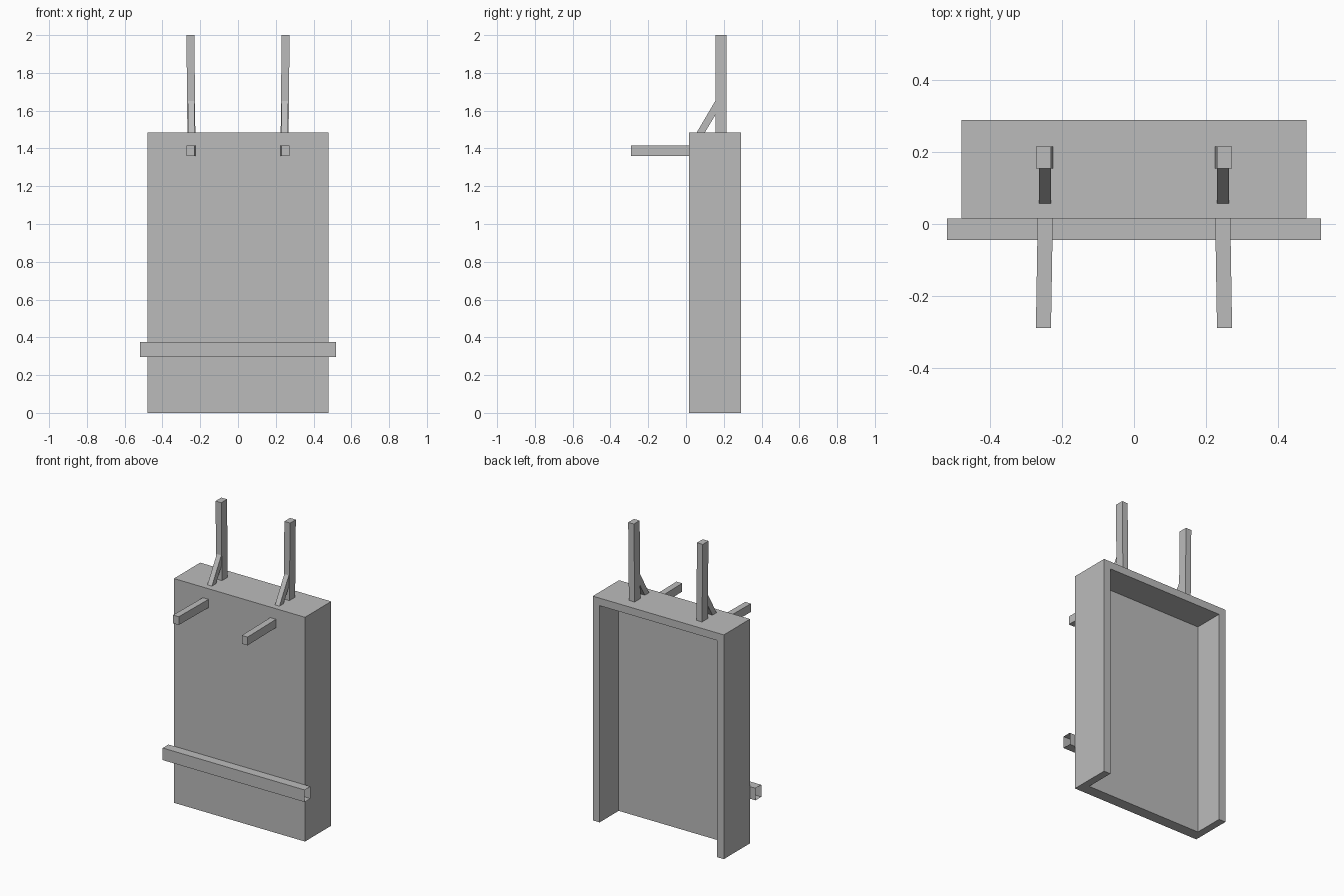
import bpy
import bmesh

if "Cube" in bpy.data.objects:
    bpy.data.objects.remove(bpy.data.objects["Cube"], do_unlink=True)

grey = bpy.data.materials.new("plain grey")
grey.use_nodes = True
grey.diffuse_color = (0.5, 0.5, 0.5, 1)
grey.node_tree.nodes["Principled BSDF"].inputs["Base Color"].default_value = (0.5, 0.5, 0.5, 1)


def finish(name, bm):
    bmesh.ops.recalc_face_normals(bm, faces=bm.faces)
    mesh = bpy.data.meshes.new(name)
    bm.to_mesh(mesh)
    bm.free()
    mesh.materials.append(grey)
    obj = bpy.data.objects.new(name, mesh)
    bpy.context.collection.objects.link(obj)
    return obj


def loft(name, start, end, caps=True):
    """Join two four-point sections into a bar."""
    bm = bmesh.new()
    a = [bm.verts.new(p) for p in start]
    b = [bm.verts.new(p) for p in end]
    for i in range(4):
        j = (i + 1) % 4
        bm.faces.new((a[i], a[j], b[j], b[i]))
    if caps:
        bm.faces.new(a)
        bm.faces.new(b)
    return finish(name, bm)


def section_x(x, y0, y1, z0, z1):
    return [(x, y0, z0), (x, y1, z0), (x, y1, z1), (x, y0, z1)]


def section_y(y, x0, x1, z0, z1):
    return [(x0, y, z0), (x1, y, z0), (x1, y, z1), (x0, y, z1)]


def section_z(z, x0, x1, y0, y1):
    return [(x0, y0, z), (x1, y0, z), (x1, y1, z), (x0, y1, z)]


# Upright case, hollowed out from the back and the bottom
HALF, FRONT, BACK, TOP, WALL = 0.48, 0.015, 0.29, 1.485, 0.05
case = loft("case", section_x(-HALF, FRONT, BACK, 0, TOP), section_x(HALF, FRONT, BACK, 0, TOP))
inner = HALF - WALL
cutter = loft("case_cutter",
              section_x(-inner, FRONT + 0.075, BACK + 0.1, -0.1, TOP - WALL),
              section_x(inner, FRONT + 0.075, BACK + 0.1, -0.1, TOP - WALL))
cutter.hide_render = True
hollow = case.modifiers.new("hollow", "BOOLEAN")
hollow.operation = "DIFFERENCE"
hollow.solver = "EXACT"
hollow.object = cutter
bpy.context.view_layer.objects.active = case
bpy.ops.object.modifier_apply(modifier=hollow.name)
bpy.data.objects.remove(cutter, do_unlink=True)

# Front rail, an open-ended square tube
loft("front_rail", section_x(-0.52, -0.045, FRONT, 0.295, 0.375),
     section_x(0.52, -0.045, FRONT, 0.295, 0.375), caps=False)

# Pegs, posts and braces, one of each per side
for side, s in (("left", 1), ("right", -1)):
    loft(side + "_peg", section_y(FRONT, s * 0.226, s * 0.268, 1.36, 1.415),
         section_y(-0.29, s * 0.231, s * 0.273, 1.36, 1.415))
    loft(side + "_post", section_z(TOP, s * 0.226, s * 0.268, 0.155, 0.215),
         section_z(2, s * 0.231, s * 0.273, 0.155, 0.215))
    x0, x1 = s * 0.231, s * 0.264
    loft(side + "_brace", section_z(TOP, x0, x1, 0.057, 0.1),
         [(x0, 0.157, 1.655), (x1, 0.157, 1.655), (x1, 0.157, 1.58), (x0, 0.157, 1.58)])
